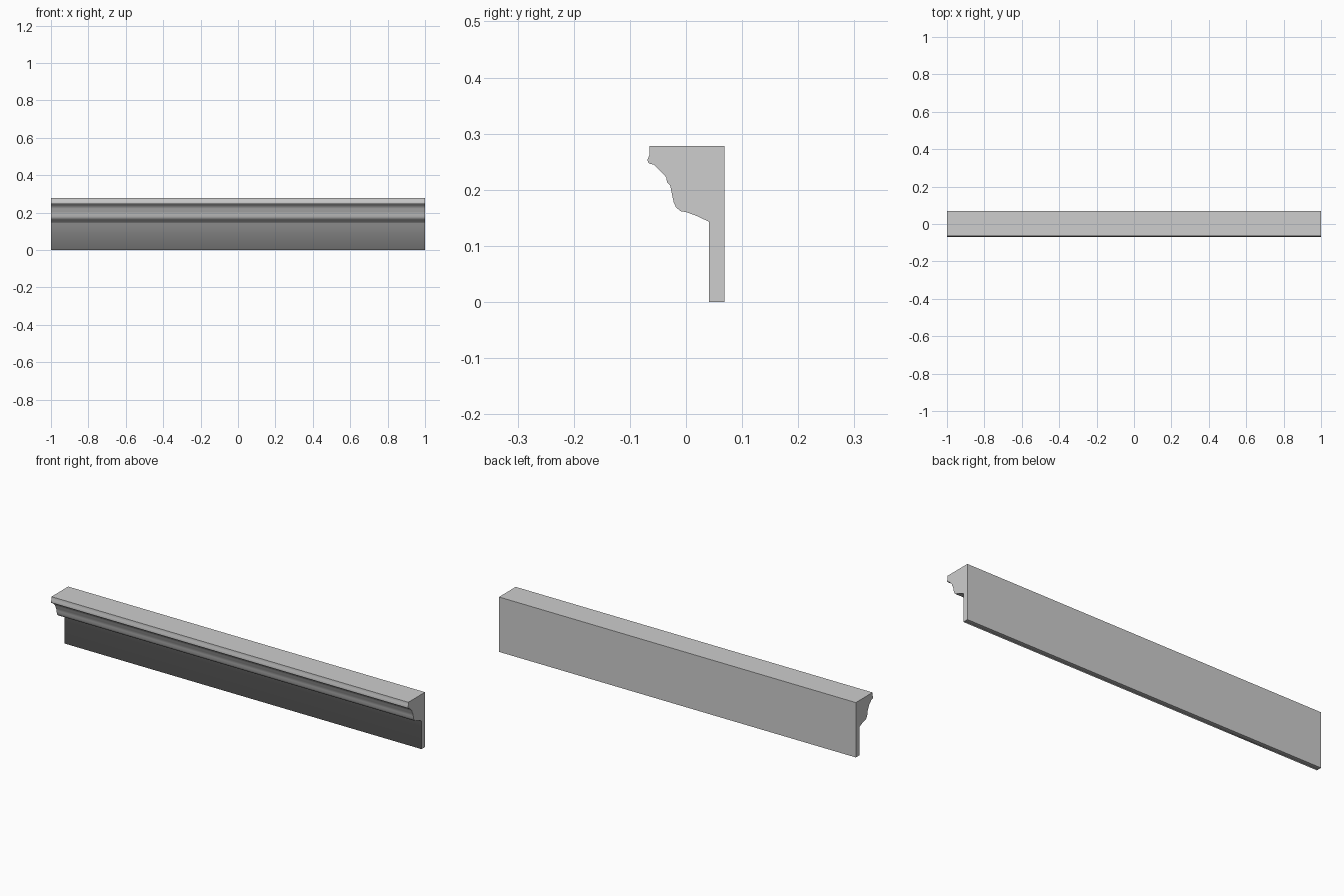
import bpy
import bmesh
import math

if "Cube" in bpy.data.objects:
    bpy.data.objects.remove(bpy.data.objects["Cube"])

HALF_LENGTH = 1.0
BOARD_FRONT = 0.041

# Cross-section (y, z): flat back board with a moulded crown
PROFILE = [
    (0.069, 0.0), (0.069, 0.278), (-0.065, 0.278),      # back and top
    (-0.065, 0.262), (-0.069, 0.253), (-0.067, 0.248),  # small lip
    (-0.064, 0.246), (-0.057, 0.245), (-0.046, 0.234),
    (-0.035, 0.222), (-0.034, 0.214), (-0.028, 0.207),  # step
    (-0.025, 0.192), (-0.022, 0.178), (-0.018, 0.169),  # cove
    (-0.010, 0.162), (0.001, 0.160), (0.020, 0.153),
    (BOARD_FRONT, 0.143), (BOARD_FRONT, 0.0),           # underside, board front
]

bm = bmesh.new()
face = bm.faces.new([bm.verts.new((-HALF_LENGTH, y, z)) for y, z in PROFILE])
ext = bmesh.ops.extrude_face_region(bm, geom=[face])
moved = [v for v in ext["geom"] if isinstance(v, bmesh.types.BMVert)]
bmesh.ops.translate(bm, verts=moved, vec=(2 * HALF_LENGTH, 0, 0))
bmesh.ops.recalc_face_normals(bm, faces=bm.faces)

# Soft shading along the moulding and board front, crisp elsewhere
for f in bm.faces:
    f.smooth = True
for e in bm.edges:
    a, b = e.verts
    lengthwise = abs(a.co.x - b.co.x) > 1
    on_board_front = lengthwise and abs(a.co.y - BOARD_FRONT) < 1e-4
    e.smooth = on_board_front or e.calc_face_angle() < math.radians(50)

mesh = bpy.data.meshes.new("crown_moulding")
bm.to_mesh(mesh)
bm.free()

# Plain mid grey finish
grey = bpy.data.materials.new("plain grey")
grey.diffuse_color = (0.61, 0.61, 0.61, 1.0)
grey.use_nodes = True
grey.node_tree.nodes["Principled BSDF"].inputs["Base Color"].default_value = grey.diffuse_color
mesh.materials.append(grey)

moulding = bpy.data.objects.new("crown_moulding", mesh)
bpy.context.collection.objects.link(moulding)
